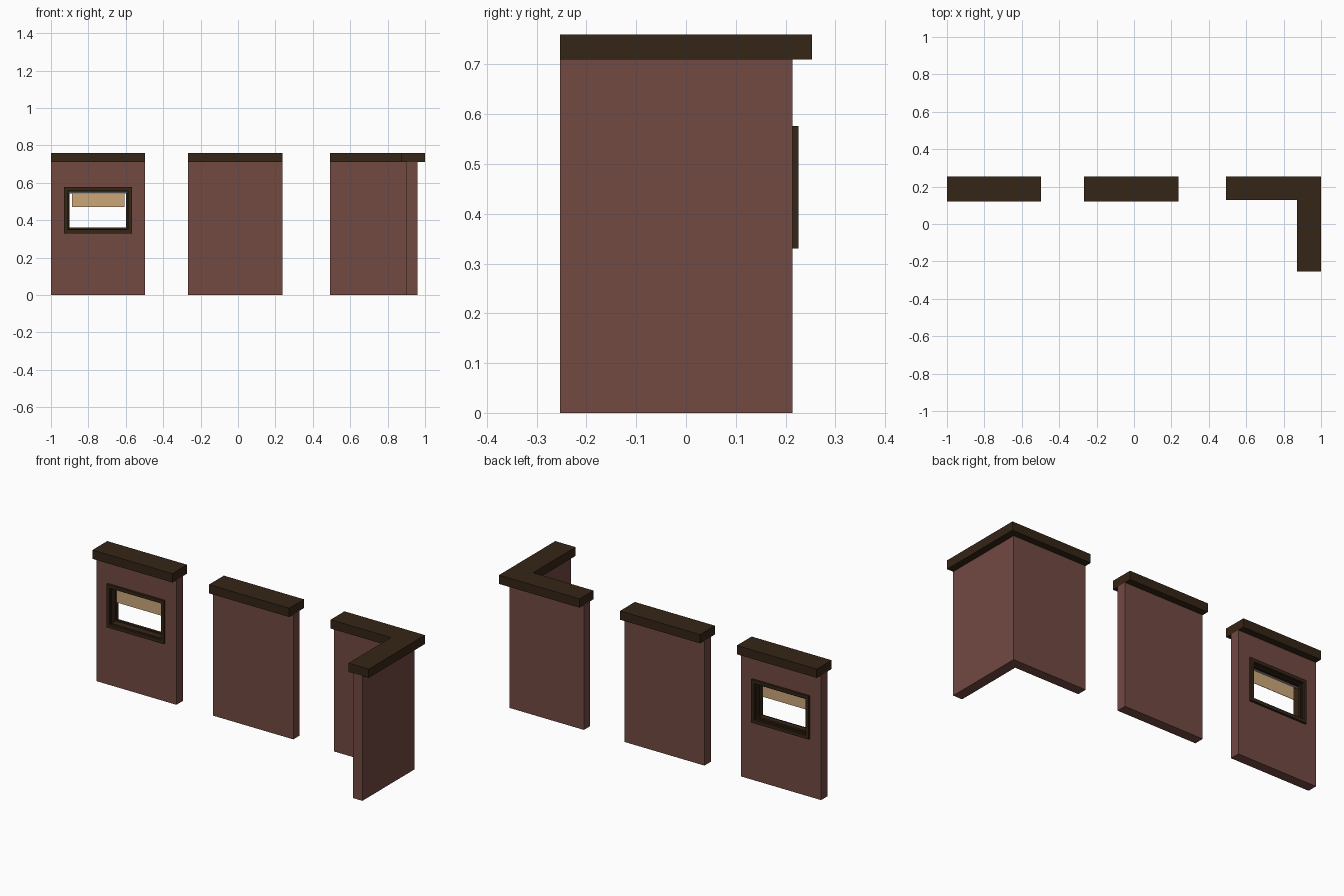
import bpy, bmesh, math

if "Cube" in bpy.data.objects:
    bpy.data.objects.remove(bpy.data.objects["Cube"])


def material(name, color):
    m = bpy.data.materials.new(name)
    m.diffuse_color = (*color, 1)
    m.use_nodes = True
    m.node_tree.nodes["Principled BSDF"].inputs["Base Color"].default_value = m.diffuse_color
    return m


BRICK = material("red_brown_wall", (0.168, 0.068, 0.055))
WOOD = material("dark_wood", (0.036, 0.018, 0.008))
CLOTH = material("tan_cloth", (0.60, 0.39, 0.19))
METAL = material("grey_metal", (0.30, 0.32, 0.34))


def finish(bm, name, mat):
    bmesh.ops.recalc_face_normals(bm, faces=bm.faces)
    me = bpy.data.meshes.new(name)
    bm.to_mesh(me)
    bm.free()
    me.materials.append(mat)
    ob = bpy.data.objects.new(name, me)
    bpy.context.collection.objects.link(ob)
    return ob


def prism(name, footprint, z0, z1, mat):
    """Extrude an xy outline from z0 to z1."""
    bm = bmesh.new()
    low = [bm.verts.new((x, y, z0)) for x, y in footprint]
    high = [bm.verts.new((x, y, z1)) for x, y in footprint]
    bm.faces.new(low)
    bm.faces.new(high)
    n = len(low)
    for i in range(n):
        j = (i + 1) % n
        bm.faces.new((low[i], low[j], high[j], high[i]))
    return finish(bm, name, mat)


def box(name, x0, x1, y0, y1, z0, z1, mat):
    return prism(name, [(x0, y0), (x1, y0), (x1, y1), (x0, y1)], z0, z1, mat)


def ring(name, outer, inner, y0, y1, mat):
    """Rectangular frame in the xz plane; rectangles are (x0, x1, z0, z1)."""
    bm = bmesh.new()
    loops = []
    for (x0, x1, z0, z1), y in ((outer, y0), (outer, y1), (inner, y1), (inner, y0)):
        loops.append([bm.verts.new((x, y, z)) for x, z in
                      ((x0, z0), (x1, z0), (x1, z1), (x0, z1))])
    for k in range(4):
        a, b = loops[k], loops[(k + 1) % 4]
        for i in range(4):
            j = (i + 1) % 4
            bm.faces.new((a[i], a[j], b[j], b[i]))
    return finish(bm, name, mat)


def inset(rect, d):
    x0, x1, z0, z1 = rect
    return (x0 + d, x1 - d, z0 + d, z1 - d)


H, TOP = 0.71, 0.76           # wall height, top of cap
WY0, WY1 = 0.157, 0.214       # wall faces
CY0, CY1 = 0.12, 0.253        # cap faces

# Window wall
frame = (-0.93, -0.568, 0.33, 0.576)
hole = inset(frame, 0.016)
opening = inset(frame, 0.03)
ring("window_wall", (-1.0, -0.497, 0, H), hole, WY0, WY1, BRICK)
box("window_wall_cap", -1.0, -0.497, CY0, CY1, H, TOP, WOOD)

# Window trim on both faces, with a recessed inner frame
ring("window_trim_front", frame, inset(frame, 0.019), WY0 - 0.012, WY0 + 0.004, WOOD)
ring("window_trim_back", frame, inset(frame, 0.019), WY1 - 0.004, WY1 + 0.012, WOOD)
ring("window_inner_frame", hole, inset(frame, 0.023), WY0, WY1, WOOD)
ring("window_sash", inset(frame, 0.018), opening, 0.195, 0.209, WOOD)

# Roller blind: rod and hanging cloth
bm = bmesh.new()
bmesh.ops.create_cone(bm, cap_ends=True, segments=8, radius1=0.005, radius2=0.005, depth=0.318)
rod = finish(bm, "blind_rod", METAL)
rod.rotation_euler = (0, math.pi / 2, 0)
rod.location = (-0.749, 0.178, 0.547)
box("blind_cloth", -0.888, -0.606, 0.177, 0.179, 0.47, 0.545, CLOTH)

# Plain wall
box("plain_wall", -0.266, 0.238, WY0, WY1, 0, H, BRICK)
box("plain_wall_cap", -0.266, 0.238, CY0, CY1, H, TOP, WOOD)


def corner(x0, x1, xin, y0, y1, yin):
    """L-shaped outline with its outer corner at (x1, y1)."""
    return [(x0, yin), (xin, yin), (xin, y0), (x1, y0), (x1, y1), (x0, y1)]


# Corner wall
prism("corner_wall", corner(0.493, 0.96, 0.902, -0.253, WY1, WY0), 0, H, BRICK)
prism("corner_wall_cap", corner(0.493, 1.0, 0.872, -0.253, CY1, 0.128), H, TOP, WOOD)
